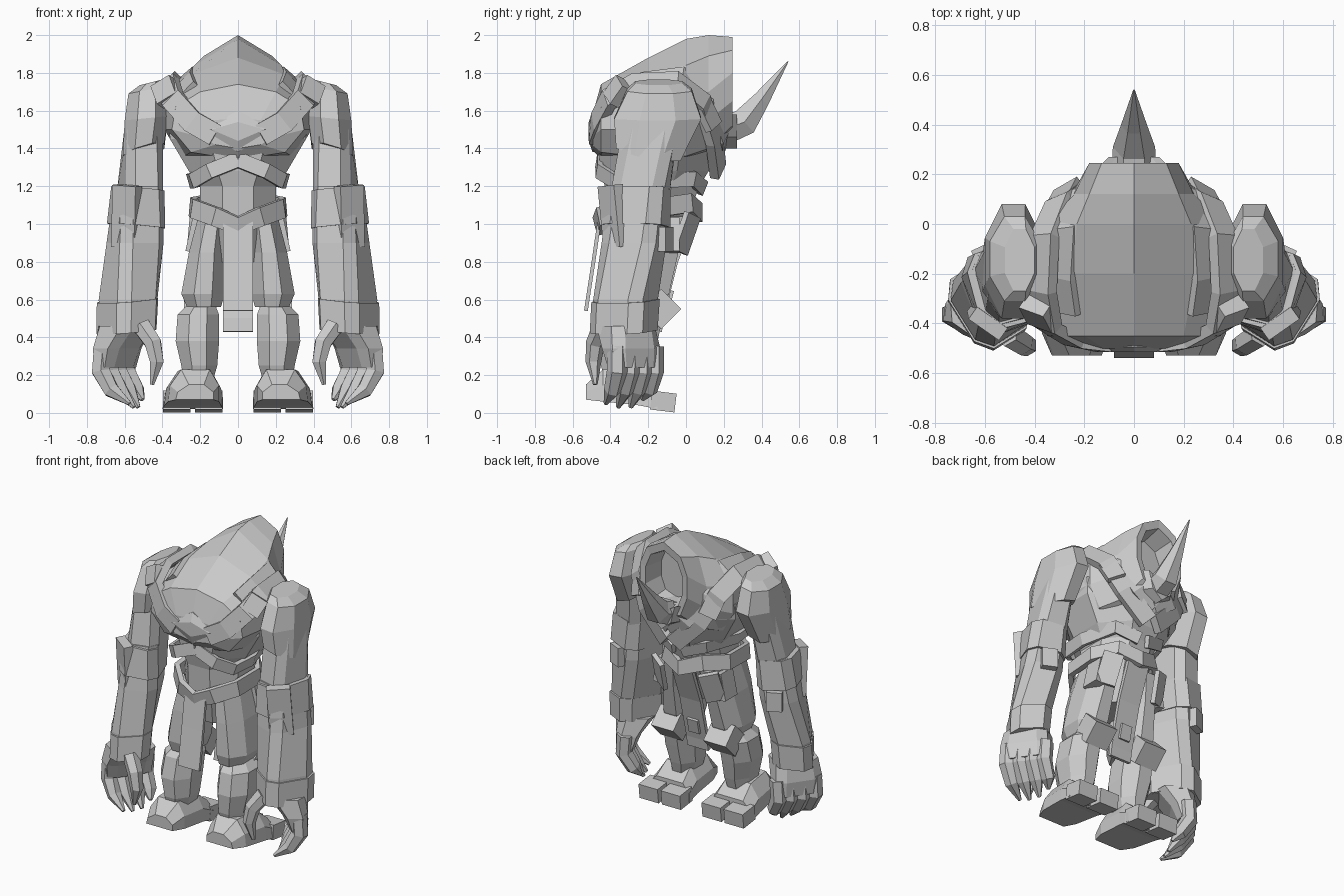
import bpy, bmesh, math
from mathutils import Vector as V, Matrix, Euler

if "Cube" in bpy.data.objects:
    bpy.data.objects.remove(bpy.data.objects["Cube"])


def finish(name, bm, mirror):
    bmesh.ops.recalc_face_normals(bm, faces=bm.faces)
    me = bpy.data.meshes.new(name)
    bm.to_mesh(me)
    bm.free()
    ob = bpy.data.objects.new(name, me)
    bpy.context.collection.objects.link(ob)
    if mirror:
        ob.modifiers.new("mirror", 'MIRROR')
    return ob


def skin(name, rings, mirror=False, closed=False):
    """Join equal-length rings of points into a capped (or looped) body."""
    bm = bmesh.new()
    vs = [[bm.verts.new(p) for p in r] for r in rings]
    n = len(vs[0])
    for i in range(len(vs) if closed else len(vs) - 1):
        a, b = vs[i], vs[(i + 1) % len(vs)]
        for k in range(n):
            bm.faces.new((a[k], a[(k + 1) % n], b[(k + 1) % n], b[k]))
    if not closed:
        bm.faces.new(vs[0])
        bm.faces.new(vs[-1])
    return finish(name, bm, mirror)


def ring(z, x0, x1, y0, y1, sx=0, sy=0, n=8):
    """Octagon filling a box at height z, optionally sloped."""
    k = 1 / math.cos(math.pi / n)
    out = []
    for i in range(n):
        a = math.tau * (i + .5) / n
        dx, dy = (x1 - x0) / 2 * k * math.cos(a), (y1 - y0) / 2 * k * math.sin(a)
        out.append(V(((x0 + x1) / 2 + dx, (y0 + y1) / 2 + dy, z + sx * dx + sy * dy)))
    return out


def column(name, rows, mirror=True):
    return skin(name, [ring(*r) for r in rows], mirror)


def turned(name, rows):
    """Column of corner-cut rectangles: height, centre, width, depth, turn, slope."""
    rings = []
    for z, cx, cy, w, d, rot, s in rows:
        m = Matrix.Rotation(math.radians(rot), 3, 'Z')
        pts = [(.5, .3), (.3, .5), (-.3, .5), (-.5, .3), (-.5, -.3), (-.3, -.5), (.3, -.5), (.5, -.3)]
        rings.append([m @ V((x * w, y * d, s * x * w)) + V((cx, cy, z)) for x, y in pts])
    return skin(name, rings, True)


def frames(path, closed=False):
    p = [V(q) for q in path]
    m = len(p)
    for i in range(m):
        a = p[(i - 1) % m] if closed else p[max(i - 1, 0)]
        b = p[(i + 1) % m] if closed else p[min(i + 1, m - 1)]
        yield p[i], (b - a).normalized()


def tube(name, path, radii, n=6, mirror=False):
    rings = []
    for (p, t), r in zip(frames(path), radii):
        s = t.cross(V((0, 1, 0)) if mirror else V((1, 0, 0))).normalized()
        u = t.cross(s)
        rings.append([p + s * r * math.cos(math.tau * (k + .5) / n)
                      + u * r * math.sin(math.tau * (k + .5) / n) for k in range(n)])
    return skin(name, rings, mirror)


def ribbon(name, path, w, t, centre, mirror=False, closed=False):
    """Flat strap along a path, facing away from centre."""
    rings = []
    for p, d in frames(path, closed):
        o = p - V(centre)
        o = (o - d * o.dot(d)).normalized()
        s = d.cross(o) * w / 2
        o = o * t / 2
        rings.append([p + s + o, p - s + o, p - s - o, p + s - o])
    return skin(name, rings, mirror, closed)


def box(name, loc, size, rot=(0, 0, 0), mirror=False):
    bm = bmesh.new()
    m = (Matrix.Translation(loc) @ Euler([math.radians(a) for a in rot]).to_matrix().to_4x4()
         @ Matrix.Diagonal((*size, 1)))
    bmesh.ops.create_cube(bm, size=1, matrix=m)
    return finish(name, bm, mirror)


# Hunched back and hood, sectioned back to front, ending in a hollow opening
def hood_ring(y, half):
    return [V((x, y, z)) for x, z in half] + [V((-x, y, z)) for x, z in half[-2:0:-1]]


rim = [(0, 1.99), (.13, 1.92), (.18, 1.8), (.18, 1.65), (.13, 1.52), (0, 1.47)]
shrink = lambda f: [(x * f, 1.72 + (z - 1.72) * f) for x, z in rim]
skin("hood", [hood_ring(y, h) for y, h in [
    (-.50, [(0, 1.56), (.12, 1.55), (.19, 1.51), (.19, 1.46), (.12, 1.42), (0, 1.4)]),
    (-.45, [(0, 1.74), (.2, 1.7), (.33, 1.62), (.35, 1.5), (.25, 1.38), (0, 1.34)]),
    (-.2, [(0, 1.88), (.25, 1.79), (.39, 1.68), (.39, 1.5), (.3, 1.35), (0, 1.3)]),
    (0, [(0, 1.98), (.23, 1.84), (.36, 1.68), (.36, 1.5), (.28, 1.36), (0, 1.3)]),
    (.12, [(0, 2.0), (.18, 1.89), (.24, 1.7), (.25, 1.55), (.2, 1.4), (0, 1.35)]),
    (.245, rim), (.24, shrink(.78)), (.1, shrink(.66))]])

# Chest, waist and pelvis
column("chest", [(1.0, -.2, .2, -.42, 0), (1.2, -.2, .2, -.43, .07), (1.28, -.26, .26, -.45, .12),
                 (1.45, -.36, .36, -.47, .16), (1.56, -.37, .37, -.46, .17)], False)
column("pelvis", [(.8, -.14, .14, -.36, -.08), (1.05, -.21, .21, -.42, .02)], False)

# Back plate and lower back wrap
skin("back_plate", [[V((0, y, 1.6 - d)), V((.2 - d, y, 1.5)), V((0, y, 1.38 + d)), V((d - .2, y, 1.5))]
                    for y, d in ((-.44, 0), (-.495, 0), (-.515, .06))])
ribbon("lower_back_wrap", [(0, -.46, 1.34), (.15, -.46, 1.28), (.235, -.38, 1.23), (.25, -.2, 1.23),
                           (.18, .04, 1.24), (.03, .09, 1.19)], .08, .03, (0, -.2, 1.3), True)

# Chin guard and upturned horn
skin("chin_guard", [hood_ring(y, [(0, a), (.12 * f, a + .04), (.17 * f, 1.58), (.12 * f, 1.46), (0, 1.4)])
                    for y, a, f in [(.08, 1.52, 1.2), (.2, 1.54, 1), (.27, 1.52, .6)]])
tube("horn", [(0, .23, 1.51), (0, .31, 1.54), (0, .4, 1.66), (0, .54, 1.86)], [.09, .085, .052, .003])

# Shoulder straps, collar and buckles
ribbon("shoulder_strap", [(.12, -.49, 1.47), (.24, -.47, 1.54), (.345, -.41, 1.66), (.37, -.27, 1.74),
                          (.36, -.05, 1.75), (.3, .09, 1.64), (.2, .15, 1.45), (.03, .17, 1.28)],
       .12, .05, (0, -.15, 1.4), True)
ribbon("collar_wrap", [(.26, -.36, 1.71), (.28, -.22, 1.76), (.27, -.02, 1.79),
                       (.23, .13, 1.65), (.13, .2, 1.46), (0, .19, 1.38)], .1, .03, (0, -.15, 1.5), True)
box("shoulder_plate", (.38, -.36, 1.7), (.12, .07, .12), (-25, 30, 20), True)
box("strap_buckle", (.28, .12, 1.57), (.12, .04, .13), (15, 25, -30), True)

# Belt dipping to a point at the back and front
half = [(.12, -.45, 1.04), (.23, -.34, 1.08), (.24, -.12, 1.09), (.14, .02, 1.11)]
ribbon("belt", [(0, -.465, .99)] + half + [(0, .07, 1.06)] + [(-x, y, z) for x, y, z in half[::-1]],
       .1, .035, (0, -.2, 1.06), closed=True)

# Hanging cloth flaps and hip plates
ribbon("back_flap", [(0, -.455, 1.04), (0, -.49, .8), (0, -.53, .54)], .16, .02, (0, -.2, .85))
ribbon("front_flap", [(0, .04, 1.05), (0, -.055, .8), (0, -.13, .5), (0, -.14, .43)], .16, .025, (0, -.5, .8))
box("flap_buckle", (0, -.09, .6), (.08, .03, .1), (-14, 0, 0))
box("hip_plate", (.2, .0, .95), (.13, .03, .21), (-14, -14, -30), True)
box("hip_pouch", (.23, -.1, .94), (.06, .13, .18), (0, -12, 0), True)

# Legs
column("thigh", [(1.04, .06, .21, -.4, 0), (.85, .07, .26, -.42, -.04), (.63, .07, .3, -.43, -.09),
                 (.56, .09, .27, -.41, -.12)])
column("shin", [(.57, .12, .27, -.38, -.14), (.52, .1, .32, -.43, -.12), (.38, .1, .33, -.46, -.15),
                (.25, .11, .3, -.45, -.18), (.18, .13, .29, -.43, -.2)])
box("knee_pad", (.2, -.13, .55), (.17, .15, .15), (45, 0, 0), True)

# Feet, split into two toes
skin("foot", [[V((x0, y, zb)), V((x1, y, zb)), V((x1 - .01, y, (zb + zt) / 2)), V((x1 - .07, y, zt)),
               V((x0 + .05, y, zt)), V((x0, y, (zb + zt) / 2))] for y, x0, x1, zb, zt in
              [(-.53, .13, .33, .07, .15), (-.44, .1, .37, .06, .23), (-.25, .09, .39, .04, .22),
               (-.15, .08, .4, .02, .14)]], True)
for i, x in enumerate((.155, .325)):
    box(f"toe_{i}", (x, -.12, .06), (.145, .13, .1), (-7, 0, 0), True)

# Arms, turning outwards towards the wrist
column("shoulder", [(1.75, .4, .52, -.27, -.02, -.25), (1.71, .38, .58, -.31, .03, -.2),
                    (1.56, .37, .6, -.38, .08, -.1), (1.38, .39, .61, -.37, -.03, -.3, -.2)])
turned("upper_arm", [(1.5, .5, -.19, .19, .29, -5, 0), (1.15, .52, -.245, .21, .29, -15, 0)])
turned("forearm", [(1.2, .525, -.25, .22, .29, -15, 0), (.9, .545, -.275, .25, .31, -22, 0),
                   (.6, .582, -.32, .25, .31, -32, 0), (.44, .59, -.33, .23, .3, -32, 0)])
turned("bracer", [(1.19, .53, -.255, .24, .32, -15, .1), (.99, .54, -.265, .255, .335, -20, .1)])
turned("cuff", [(.595, .585, -.32, .26, .33, -32, -.1), (.43, .59, -.33, .25, .33, -32, -.1)])
box("bracer_plate", (.59, -.385, 1.04), (.15, .06, .33), (4, -4, 35), True)
box("bracer_buckle", (.6, -.11, .92), (.1, .05, .13), (0, 0, -25), True)

# Hands: backs facing out and forward, curled fingers, rear thumb
turned("palm", [(.46, .595, -.32, .23, .28, 35, 0), (.34, .64, -.29, .16, .31, 35, 0),
                (.24, .65, -.275, .11, .29, 35, 0)])
for i, (t, tip) in enumerate([(-.115, .05), (-.035, .03), (.045, .03), (.12, .07)]):
    x, y = .65 - .57 * t, -.27 + .82 * t
    tube(f"finger_{i}", [(x, y, .35), (x + .01, y, .22), (x - .045, y - .025, .12), (.54 - .3 * t, y - .06, tip)],
         [.055, .055, .046, .012], 6, True)
tube("thumb", [(.51, -.44, .46), (.45, -.48, .37), (.43, -.49, .27), (.455, -.48, .15)],
     [.055, .05, .042, .012], 6, True)
